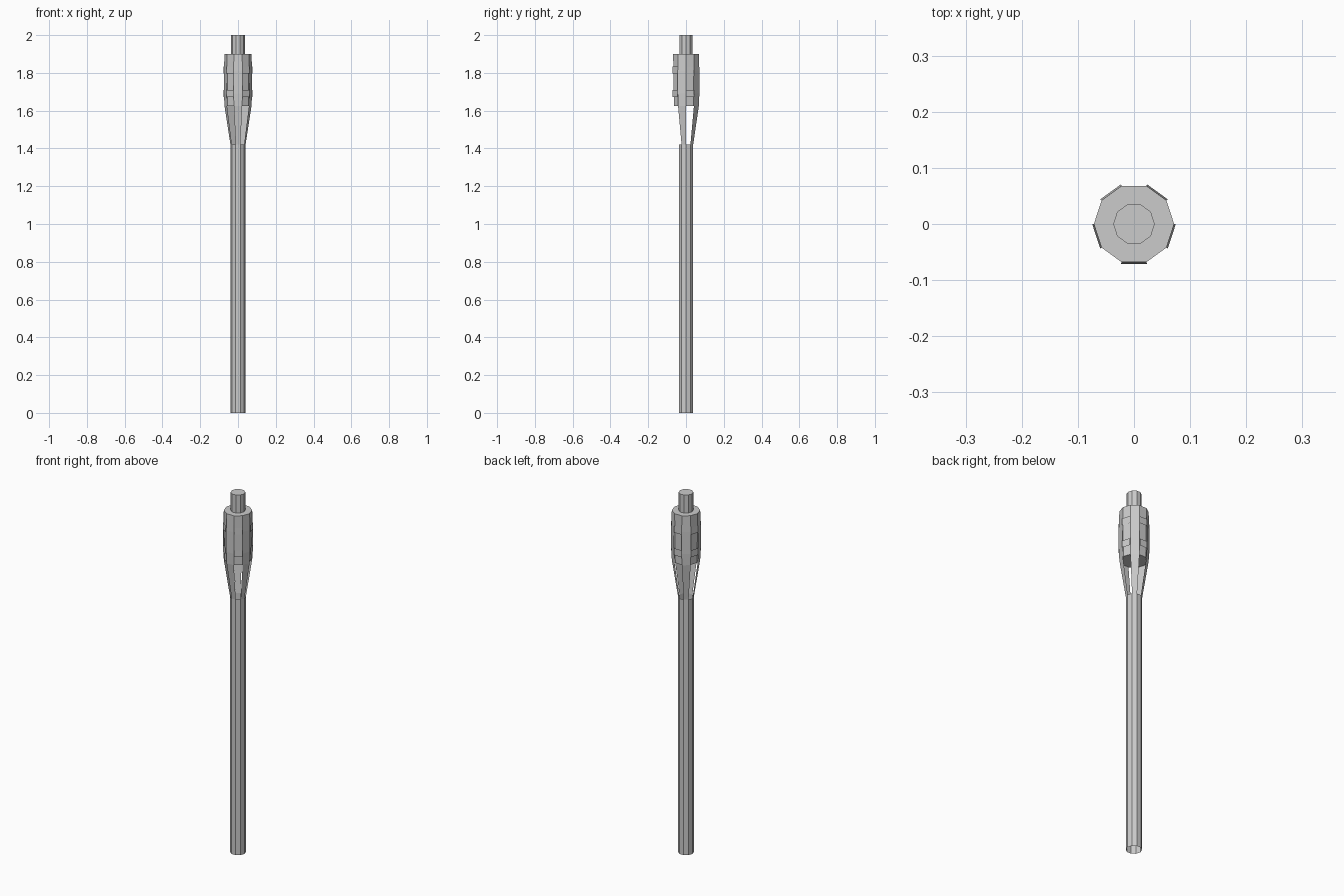
import bpy
from math import cos, sin, pi

if "Cube" in bpy.data.objects:
    bpy.data.objects.remove(bpy.data.objects["Cube"])

SIDES = 10


def ring(r, z):
    return [(r * cos(2 * pi * i / SIDES), r * sin(2 * pi * i / SIDES), z)
            for i in range(SIDES)]


def add_mesh(name, verts, faces):
    me = bpy.data.meshes.new(name)
    me.from_pydata(verts, [], faces)
    me.update()
    ob = bpy.data.objects.new(name, me)
    bpy.context.collection.objects.link(ob)
    return ob


def tube(name, profile, cap_bottom=False, cap_top=False):
    """Ten-sided flat-faced tube through (radius, z) pairs."""
    verts, faces = [], []
    for r, z in profile:
        verts += ring(r, z)
    for k in range(len(profile) - 1):
        a = k * SIDES
        for i in range(SIDES):
            j = (i + 1) % SIDES
            faces.append((a + i, a + j, a + SIDES + j, a + SIDES + i))
    if cap_bottom:
        faces.append(tuple(reversed(range(SIDES))))
    if cap_top:
        faces.append(tuple(range(len(verts) - SIDES, len(verts))))
    return add_mesh(name, verts, faces)


def strips(name, profile, first, push=0.0):
    """Thin strips on every second side, optionally pushed outward."""
    verts, faces = [], []
    for i in range(first, SIDES, 2):
        mid = 2 * pi * (i + 0.5) / SIDES
        base = len(verts)
        for r, z in profile:
            for k in (i, i + 1):
                a = 2 * pi * k / SIDES
                verts.append((r * cos(a) + push * cos(mid),
                              r * sin(a) + push * sin(mid), z))
        for k in range(len(profile) - 1):
            b = base + 2 * k
            faces.append((b, b + 1, b + 3, b + 2))
    return add_mesh(name, verts, faces)


# hollow handle
tube("handle", [(0.04, 0), (0.04, 1.42)])

# wrapped head and the stub on top
tube("head", [(0.0675, 1.625), (0.0715, 1.9)], True, True)
tube("top_stub", [(0.037, 1.9), (0.037, 2.0)], False, True)

# five flaring prongs that run up the head
strips("prongs", [(0.04, 1.42), (0.0715, 1.625), (0.0745, 1.69),
                  (0.0745, 1.81), (0.0715, 1.9)], 1)

# two rows of bands between the prongs
for row, (z0, z1) in {"lower": (1.672, 1.71), "upper": (1.797, 1.835)}.items():
    strips(row + "_bands", [(0.0715, z0), (0.0715, z1)], 0, 0.005)
